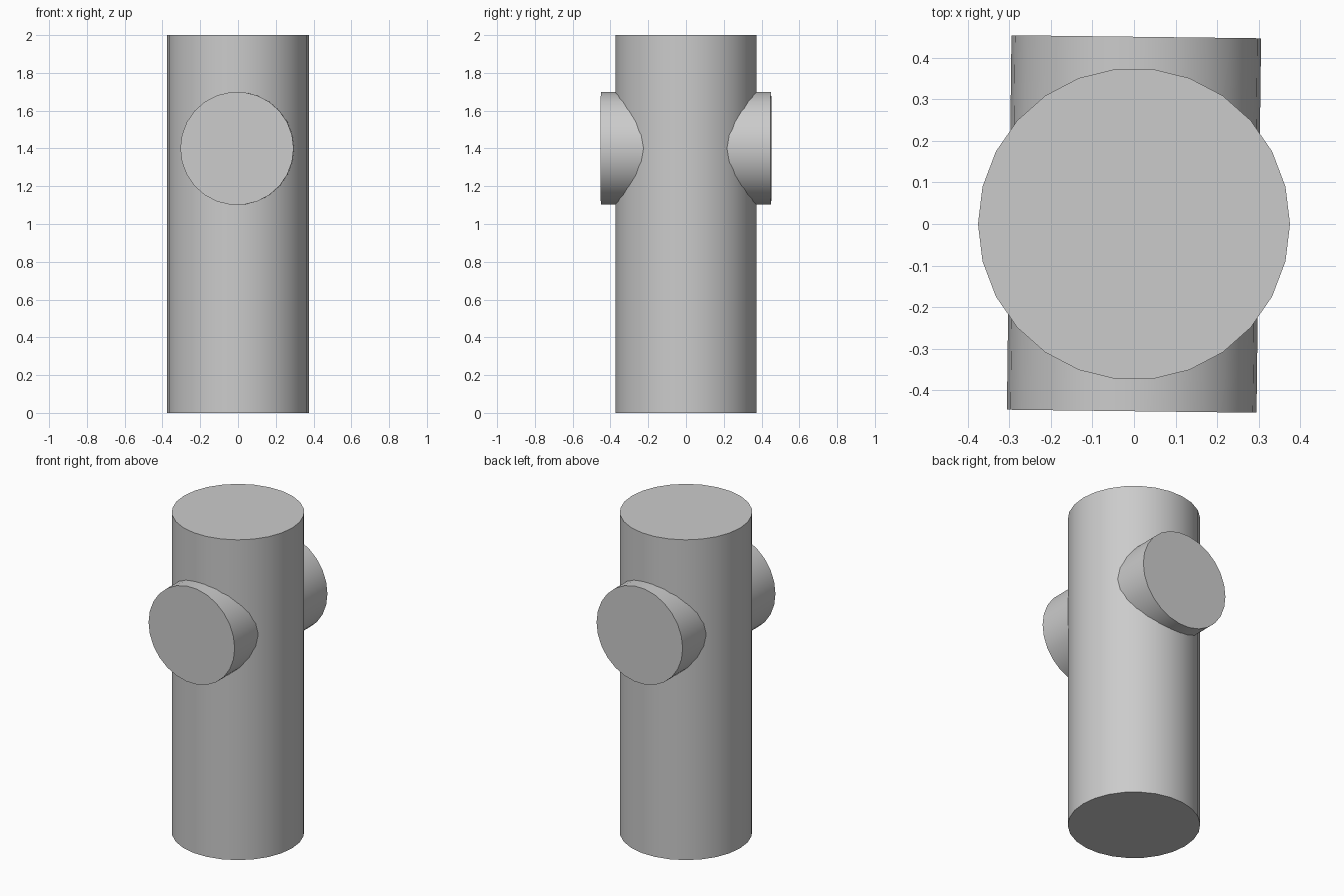
import bpy
import math

cube = bpy.data.objects.get("Cube")
if cube:
    bpy.data.objects.remove(cube, do_unlink=True)

SIDES = 26

# Single plain grey
grey = bpy.data.materials.new("plain_grey")
grey.use_nodes = True
color = (0.6, 0.6, 0.6, 1.0)
grey.diffuse_color = color
grey.node_tree.nodes["Principled BSDF"].inputs["Base Color"].default_value = color


def cylinder(name, radius, length, center, rotation=(0, 0, 0)):
    """Capped cylinder with a smooth wall and sharp rims."""
    bpy.ops.mesh.primitive_cylinder_add(
        vertices=SIDES, radius=radius, depth=length,
        location=center, rotation=rotation)
    obj = bpy.context.object
    obj.name = name
    obj.data.materials.append(grey)
    # Put a rim corner exactly on the local x axis
    for v in obj.data.vertices:
        v.co.x, v.co.y = v.co.y, -v.co.x
    bpy.ops.object.shade_smooth_by_angle(angle=math.radians(30))
    return obj


# Upright main column
cylinder("main_column", 0.375, 2.0, (0, 0, 1.0))

# Short cross bar passing through the column, turned very slightly
cylinder("cross_bar", 0.3, 0.9, (0, 0, 1.4),
         (math.radians(90), 0, math.radians(-0.7)))
